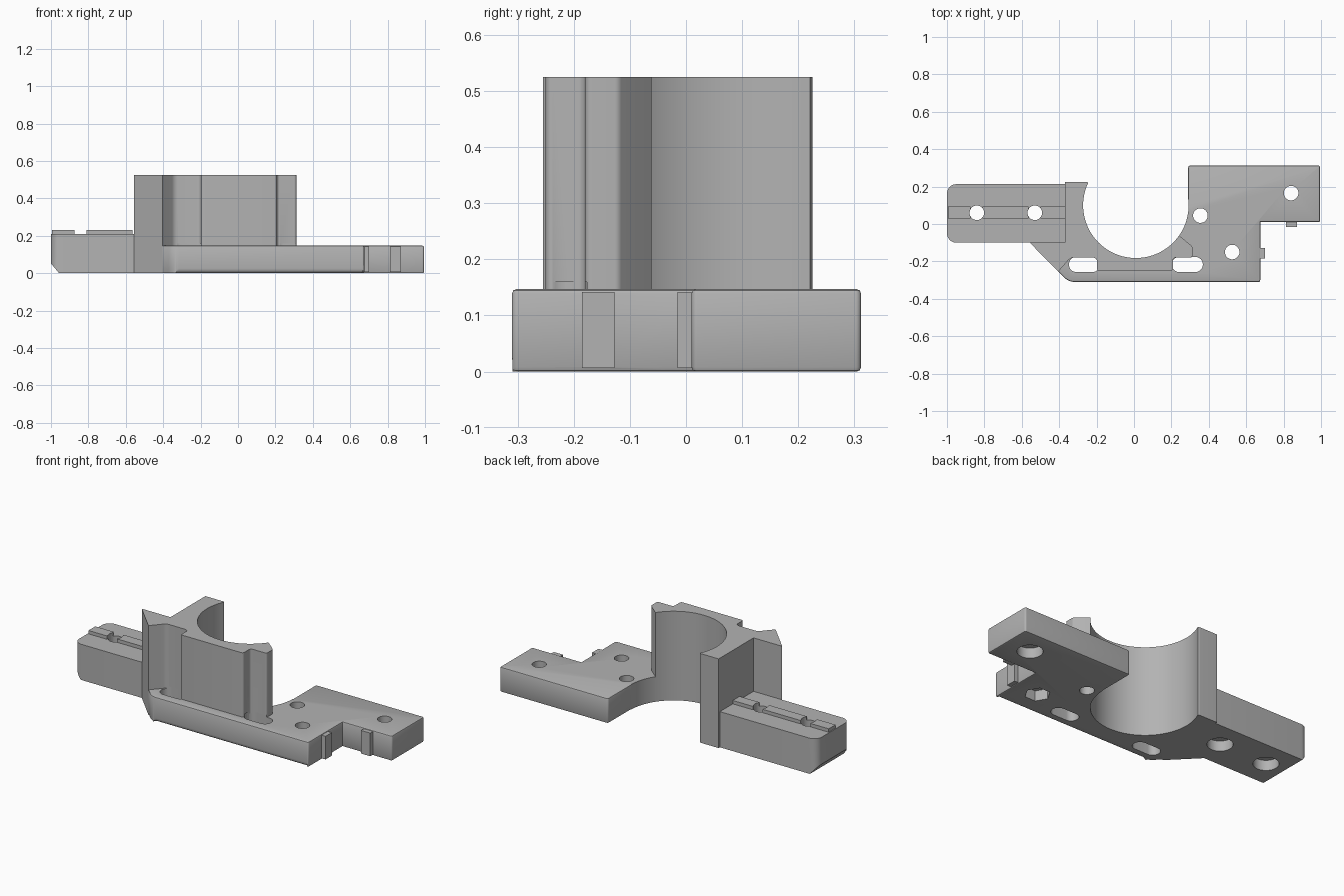
import bpy, bmesh, math
from mathutils import Vector

if "Cube" in bpy.data.objects:
    bpy.data.objects.remove(bpy.data.objects["Cube"])

grey = bpy.data.materials.new("mid grey")
grey.diffuse_color = (0.45, 0.45, 0.45, 1)
grey.use_nodes = True
grey.node_tree.nodes["Principled BSDF"].inputs["Base Color"].default_value = grey.diffuse_color


def rounded(points, steps=6):
    """Outline from (x, y, radius) corners, radius optional."""
    out = []
    n = len(points)
    for i, p in enumerate(points):
        c = Vector(p[:2])
        r = p[2] if len(p) > 2 else 0
        if not r:
            out.append(c)
            continue
        a = (Vector(points[i - 1][:2]) - c).normalized()
        b = (Vector(points[(i + 1) % n][:2]) - c).normalized()
        half = a.angle(b) / 2
        centre = c + (a + b).normalized() * r / math.sin(half)
        s = c + a * r / math.tan(half) - centre
        e = c + b * r / math.tan(half) - centre
        turn = s.angle(e)
        for k in range(steps + 1):
            t = k / steps
            v = (s * math.sin((1 - t) * turn) + e * math.sin(t * turn)) / math.sin(turn)
            out.append(centre + v)
    return out


def prism(name, outline, z0, z1, chamfer=0, edge_rule=None, edge_width=0):
    """Extrude an outline; optionally round rule-picked edges, then horizontal rims."""
    bm = bmesh.new()
    face = bm.faces.new([bm.verts.new((p[0], p[1], z0)) for p in outline])
    top = bmesh.ops.extrude_face_region(bm, geom=[face])
    for v in top["geom"]:
        if isinstance(v, bmesh.types.BMVert):
            v.co.z = z1
    bmesh.ops.recalc_face_normals(bm, faces=bm.faces[:])
    if edge_rule:
        edges = [e for e in bm.edges if all(edge_rule(v.co) for v in e.verts)]
        bmesh.ops.bevel(bm, geom=edges, offset=edge_width, segments=4, profile=0.5, affect='EDGES')
    if chamfer:
        edges = [e for e in bm.edges if e.calc_face_angle(0) > 1
                 and abs(e.verts[0].co.z - e.verts[1].co.z) < 1e-4]
        bmesh.ops.bevel(bm, geom=edges, offset=chamfer, segments=2, profile=0.5, affect='EDGES')
    me = bpy.data.meshes.new(name)
    bm.to_mesh(me)
    bm.free()
    me.materials.append(grey)
    ob = bpy.data.objects.new(name, me)
    bpy.context.collection.objects.link(ob)
    return ob


def box(name, x0, x1, y0, y1, z0, z1):
    return prism(name, [(x0, y0), (x1, y0), (x1, y1), (x0, y1)], z0, z1)


def circle(x, y, r, n=32):
    return [(x + r * math.cos(2 * math.pi * k / n), y + r * math.sin(2 * math.pi * k / n)) for k in range(n)]


def combine(target, other, operation):
    m = target.modifiers.new(operation.lower(), 'BOOLEAN')
    m.operation, m.object, m.solver = operation, other, 'EXACT'
    bpy.context.view_layer.objects.active = target
    bpy.ops.object.modifier_apply(modifier=m.name)
    bpy.data.objects.remove(other)


# Flat base plate with stepped right end
bracket = prism("bracket", rounded([
    (-0.555, -0.10), (-0.35, -0.31, 0.08), (0.675, -0.31, 0.01), (0.675, 0.01), (0.995, 0.01, 0.01),
    (0.995, 0.312, 0.01), (0.29, 0.312, 0.01), (0.29, 0.10), (-0.34, 0.10), (-0.34, -0.10)]),
    0, 0.147, 0.008, lambda c: c.z < 0.001 and c.y < -0.309, 0.025)

# Tall clamp block with wedge and screw clearances
combine(bracket, prism("clamp_block", rounded([
    (-0.37, 0.225), (-0.37, -0.10), (-0.557, -0.10), (-0.405, -0.255), (-0.34, -0.18, 0.04),
    (-0.198, -0.18, 0.02), (-0.198, -0.25, 0.012), (0.208, -0.25, 0.012), (0.208, -0.18, 0.015),
    (0.312, -0.18, 0.012), (0.312, -0.12, 0.015), (0.24, -0.06), (0, 0.09), (-0.22, 0.19),
    (-0.245, 0.225, 0.025)]), 0, 0.525), 'UNION')

# Side arm with a sloped lower end
arm = prism("arm", rounded([(-1, -0.10, 0.05), (-0.35, -0.10), (-0.35, 0.213), (-1, 0.213, 0.05)]), 0, 0.21)
slope = box("slope_cutter", -0.1, 0.1, -0.5, 0.5, -0.1, 0)
slope.rotation_euler.y = math.radians(50)
slope.location = (-0.975, 0.05, 0.022)
bpy.context.view_layer.update()
combine(arm, slope, 'DIFFERENCE')
combine(bracket, arm, 'UNION')

# Guide rib, broken around the arm holes
for x0, x1 in ((-0.995, -0.875), (-0.81, -0.565), (-0.50, -0.36)):
    combine(bracket, box("guide_rib", x0, x1, 0.03, 0.093, 0.2, 0.23), 'UNION')

# Locating nubs on the step
combine(bracket, box("side_nub", 0.66, 0.70, -0.185, -0.127, 0.006, 0.142), 'UNION')
combine(bracket, box("front_nub", 0.812, 0.872, -0.015, 0.03, 0.006, 0.142), 'UNION')

# Motor-sized bore
combine(bracket, prism("bore_cutter", circle(0.01, 0.10, 0.282, 96), -0.1, 0.7), 'DIFFERENCE')

# Elongated slots
for x in (-0.265, 0.285):
    slot = rounded([(x - 0.083, -0.257, 0.04), (x + 0.083, -0.257, 0.04),
                    (x + 0.083, -0.176, 0.04), (x - 0.083, -0.176, 0.04)], 8)
    combine(bracket, prism("slot_cutter", slot, -0.1, 0.16), 'DIFFERENCE')

# Screw holes, with nut or head pockets underneath
for x, y, pocket, sides in ((-0.84, 0.06, 0.068, 32), (-0.53, 0.06, 0.068, 32),
                            (0.84, 0.165, 0.068, 32), (0.525, -0.15, 0.068, 6), (0.355, 0.045, 0, 0)):
    combine(bracket, prism("hole_cutter", circle(x, y, 0.039), -0.1, 0.4), 'DIFFERENCE')
    if pocket:
        combine(bracket, prism("pocket_cutter", circle(x, y, pocket, sides), -0.1, 0.06), 'DIFFERENCE')

# Smooth the curved faces, keep hard edges
bpy.ops.object.select_all(action='DESELECT')
bracket.select_set(True)
bpy.context.view_layer.objects.active = bracket
bpy.ops.object.shade_smooth_by_angle(angle=math.radians(30))
